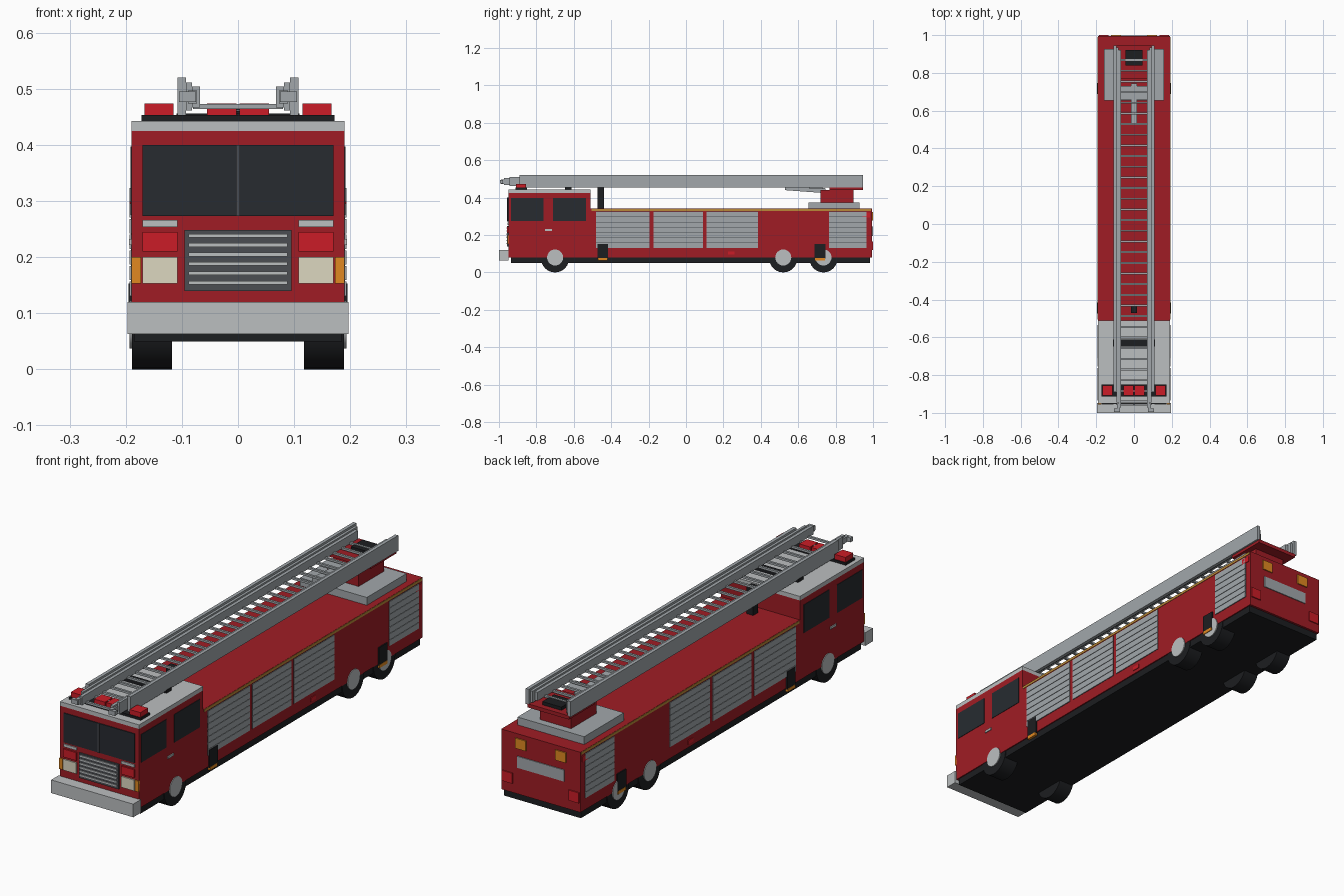
import bpy, math

def material(name, rgb):
    m = bpy.data.materials.new(name)
    m.diffuse_color = (*rgb, 1)
    return m

RED = material("red_paint", (0.35, 0.012, 0.018))
LAMP = material("red_lamp", (0.6, 0.012, 0.02))
BLACK = material("black", (0.012, 0.013, 0.015))
GLASS = material("glass", (0.02, 0.024, 0.03))
DARK = material("dark_grey", (0.07, 0.075, 0.085))
SILVER = material("silver", (0.5, 0.52, 0.53))
STEEL = material("steel", (0.36, 0.39, 0.41))
AMBER = material("amber", (0.75, 0.25, 0.015))
GOLD = material("gold", (0.5, 0.25, 0.04))
CREAM = material("cream", (0.72, 0.68, 0.53))

def mesh_object(name, verts, faces, mat):
    me = bpy.data.meshes.new(name)
    me.from_pydata(verts, [], faces)
    me.materials.append(mat)
    ob = bpy.data.objects.new(name, me)
    bpy.context.collection.objects.link(ob)
    return ob

def boxes(name, spans, mat):
    """One object made of boxes given as (x0, x1, y0, y1, z0, z1)."""
    verts, faces = [], []
    for x0, x1, y0, y1, z0, z1 in spans:
        n = len(verts)
        verts += [(x, y, z) for z in (z0, z1) for x, y in ((x0, y0), (x1, y0), (x1, y1), (x0, y1))]
        faces += [[n + i for i in f] for f in ((3, 2, 1, 0), (4, 5, 6, 7), (0, 1, 5, 4),
                                               (1, 2, 6, 5), (2, 3, 7, 6), (3, 0, 4, 7))]
    return mesh_object(name, verts, faces, mat)

def box(name, half_x, y0, y1, z0, z1, mat):
    return boxes(name, [(-half_x, half_x, y0, y1, z0, z1)], mat)

def both(name, spans, mat):
    """Boxes on the right side, repeated on the left."""
    return boxes(name, list(spans) + [(-b, -a, *rest) for a, b, *rest in spans], mat)

def disc(name, x0, x1, y, z, r, mat, sides=24):
    bpy.ops.mesh.primitive_cylinder_add(vertices=sides, radius=r, depth=x1 - x0,
                                        location=((x0 + x1) / 2, y, z),
                                        rotation=(0, math.pi / 2, 0))
    ob = bpy.context.object
    ob.name = name
    ob.data.materials.append(mat)
    bpy.ops.object.shade_smooth_by_angle(angle=math.radians(35))
    return ob

# Chassis, cab and body
box("chassis", 0.185, -0.935, 0.985, 0.05, 0.085, BLACK)
box("cab", 0.19, -0.95, -0.51, 0.08, 0.425, RED)
box("cab_roof", 0.19, -0.95, -0.51, 0.425, 0.443, SILVER)
box("body", 0.19, -0.51, 0.995, 0.08, 0.335, RED)
box("body_deck", 0.19, -0.51, 0.995, 0.335, 0.341, RED)
both("gold_stripe", [(0.189, 0.192, -0.505, 0.99, 0.329, 0.34)], GOLD)
box("front_bumper", 0.197, -1.0, -0.948, 0.063, 0.12, SILVER)

# Cab front
box("windshield", 0.17, -0.954, -0.945, 0.273, 0.4, GLASS)
box("windshield_divider", 0.0035, -0.957, -0.945, 0.273, 0.4, DARK)
box("grille", 0.095, -0.956, -0.945, 0.14, 0.248, DARK)
boxes("grille_bars", [(-0.088, 0.088, -0.96, -0.95, 0.151 + i * 0.0168, 0.1575 + i * 0.0168)
                      for i in range(6)], SILVER)
both("headlights", [(0.108, 0.17, -0.956, -0.945, 0.153, 0.2)], CREAM)
both("front_warning_lights", [(0.108, 0.17, -0.956, -0.945, 0.21, 0.245)], LAMP)
both("front_trim", [(0.108, 0.17, -0.955, -0.945, 0.254, 0.266)], SILVER)
both("turn_signals", [(0.173, 0.19, -0.955, -0.945, 0.153, 0.2)], AMBER)

# Cab sides
both("side_windows", [(0.185, 0.192, -0.935, -0.763, 0.275, 0.397),
                      (0.185, 0.192, -0.71, -0.535, 0.275, 0.397)], GLASS)
both("door_handles", [(0.185, 0.194, -0.755, -0.716, 0.222, 0.232)], SILVER)

# Roller shutters: backing panels with horizontal slats
bays = [(-0.48, -0.195), (-0.175, 0.09), (0.11, 0.385), (0.765, 0.965)]
both("shutter_backing", [(0.185, 0.191, a, b, 0.13, 0.325) for a, b in bays], DARK)
pitch = 0.195 / 7
both("shutter_slats", [(0.185, 0.193, a, b, 0.131 + i * pitch, 0.1285 + (i + 1) * pitch)
                       for a, b in bays for i in range(7)], STEEL)

# Outriggers and side markers
legs = [(-0.473, -0.416), (0.688, 0.747)]
both("outriggers", [(0.17, 0.195, a, b, 0.075, 0.153) for a, b in legs], BLACK)
both("outrigger_pads", [(0.17, 0.196, a + 0.003, b - 0.003, 0.064, 0.078) for a, b in legs], AMBER)
both("side_markers", [(0.185, 0.193, 0.225, 0.26, 0.095, 0.112),
                      (0.185, 0.193, 0.945, 0.985, 0.295, 0.32)], LAMP)

# Rear face
box("rear_panel", 0.113, 0.99, 0.999, 0.195, 0.245, STEEL)
both("rear_amber_lights", [(0.07, 0.122, 0.99, 1.0, 0.278, 0.322)], AMBER)
both("rear_red_lights", [(0.135, 0.185, 0.99, 1.0, 0.12, 0.165)], LAMP)

# Wheels
for axle, y in (("front", -0.7), ("middle", 0.52), ("rear", 0.735)):
    for side, s in (("left", -1), ("right", 1)):
        a, b = sorted((s * 0.118, s * 0.1885))
        disc(f"{axle}_{side}_tyre", a, b, y, 0.075, 0.075, BLACK)
        a, b = sorted((s * 0.15, s * 0.193))
        disc(f"{axle}_{side}_hub", a, b, y, 0.08, 0.043, SILVER)

# Roof light bar and roof cross beam
box("light_bar_base", 0.172, -0.912, -0.85, 0.442, 0.453, BLACK)
both("light_bar_lamps", [(0.115, 0.167, -0.908, -0.855, 0.452, 0.474),
                         (0.003, 0.055, -0.908, -0.855, 0.452, 0.474)], LAMP)
box("roof_cross_beam", 0.11, -0.648, -0.612, 0.442, 0.456, BLACK)

# Ladder rest post
box("ladder_rest_post", 0.016, -0.472, -0.438, 0.34, 0.46, BLACK)

# Turntable
box("turntable_plate", 0.16, 0.655, 0.927, 0.34, 0.375, STEEL)
box("turntable_pedestal", 0.075, 0.72, 0.895, 0.375, 0.442, RED)
box("ladder_cradle", 0.1, 0.767, 0.945, 0.44, 0.456, RED)
box("control_box", 0.046, 0.84, 0.92, 0.455, 0.47, BLACK)
box("ladder_pivot_plate", 0.07, 0.66, 0.73, 0.447, 0.456, STEEL)

# Lifting ram, sloping from the pedestal up to the ladder
ram = [(0.53, 0.44), (0.745, 0.424), (0.745, 0.45), (0.53, 0.462)]
mesh_object("lifting_ram", [(x, y, z) for x in (-0.016, 0.016) for y, z in ram],
            [(3, 2, 1, 0), (4, 5, 6, 7), (0, 1, 5, 4), (1, 2, 6, 5), (2, 3, 7, 6), (3, 0, 4, 7)], STEEL)

# Nested ladder sections: rails, rungs and tip
both("ladder_outer_rails", [(0.093, 0.108, -0.89, 0.945, 0.453, 0.52)], STEEL)
both("ladder_middle_rails", [(0.082, 0.093, -0.945, 0.935, 0.461, 0.511)], STEEL)
both("ladder_inner_rails", [(0.068, 0.082, -0.972, 0.92, 0.467, 0.504)], STEEL)
both("ladder_tip_blocks", [(0.073, 0.089, -0.99, -0.95, 0.474, 0.497),
                           (0.075, 0.105, -0.995, -0.978, 0.476, 0.495)], STEEL)
boxes("ladder_rungs", [(-0.08, 0.08, y - 0.005, y + 0.005, 0.464, 0.473)
                       for y in (-0.94 + i * 0.0565 for i in range(33))], STEEL)
